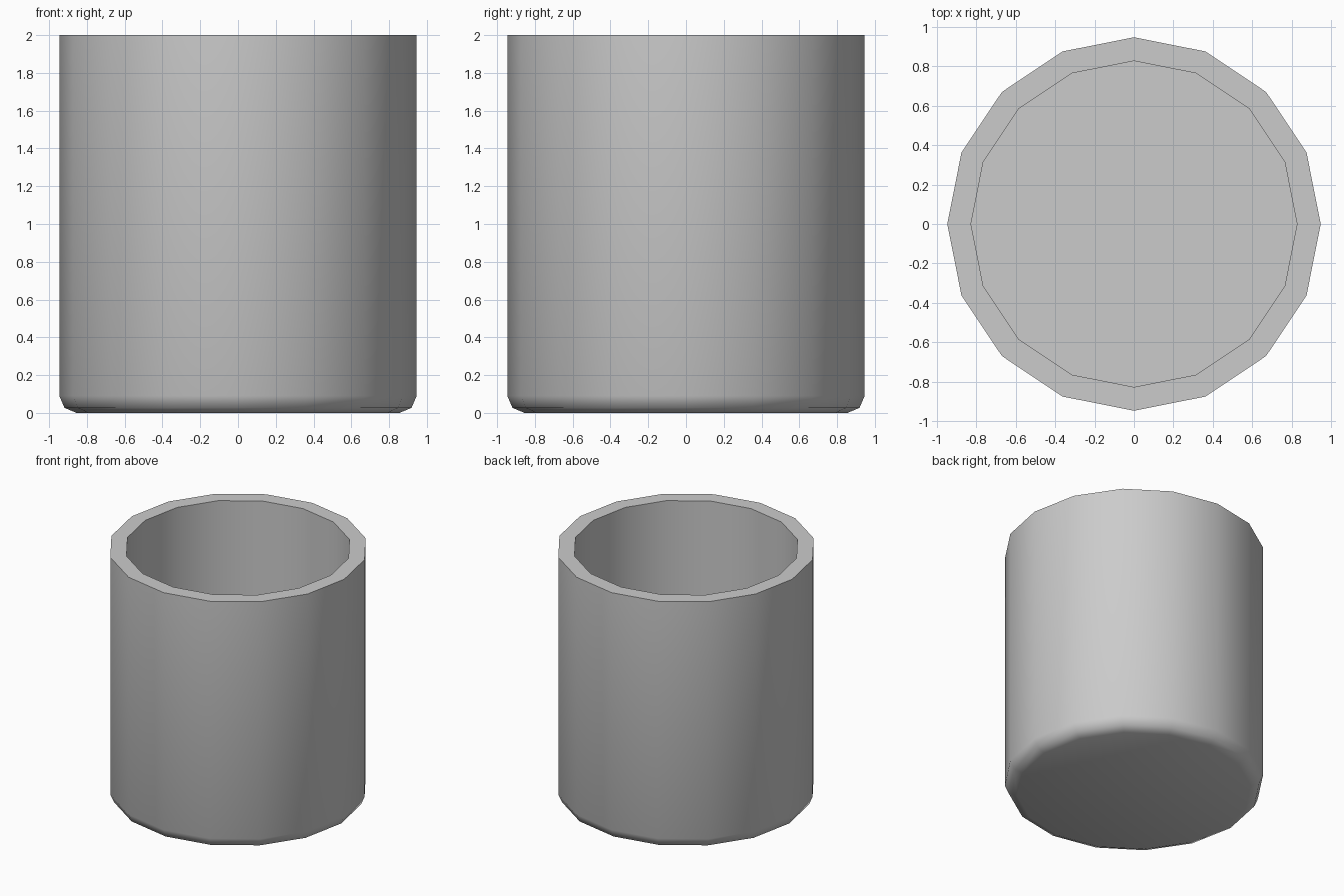
import bpy, bmesh, math

if "Cube" in bpy.data.objects:
    bpy.data.objects.remove(bpy.data.objects["Cube"])

SIDES = 16

# Cup profile (radius, height): outer rounded base, wall, rim, inner wall, floor
profile = [(0.855, 0.0), (0.919, 0.027), (0.946, 0.09), (0.946, 2.0),
           (0.826, 2.0), (0.826, 0.12)]

bm = bmesh.new()
rings = []
for r, z in profile:
    rings.append([bm.verts.new((r * math.cos(2 * math.pi * i / SIDES),
                                r * math.sin(2 * math.pi * i / SIDES), z))
                  for i in range(SIDES)])

# Walls between neighbouring rings
for low, high in zip(rings, rings[1:]):
    for i in range(SIDES):
        j = (i + 1) % SIDES
        bm.faces.new((low[i], low[j], high[j], high[i]))

# Underside and inner floor
bm.faces.new(rings[0][::-1])
bm.faces.new(rings[-1])
bmesh.ops.recalc_face_normals(bm, faces=bm.faces)

mesh = bpy.data.meshes.new("cup")
bm.to_mesh(mesh)
bm.free()
cup = bpy.data.objects.new("cup", mesh)
bpy.context.collection.objects.link(cup)

# Smooth sides and base rounding, crisp rim
bpy.context.view_layer.objects.active = cup
cup.select_set(True)
bpy.ops.object.shade_smooth_by_angle(angle=math.radians(60))
